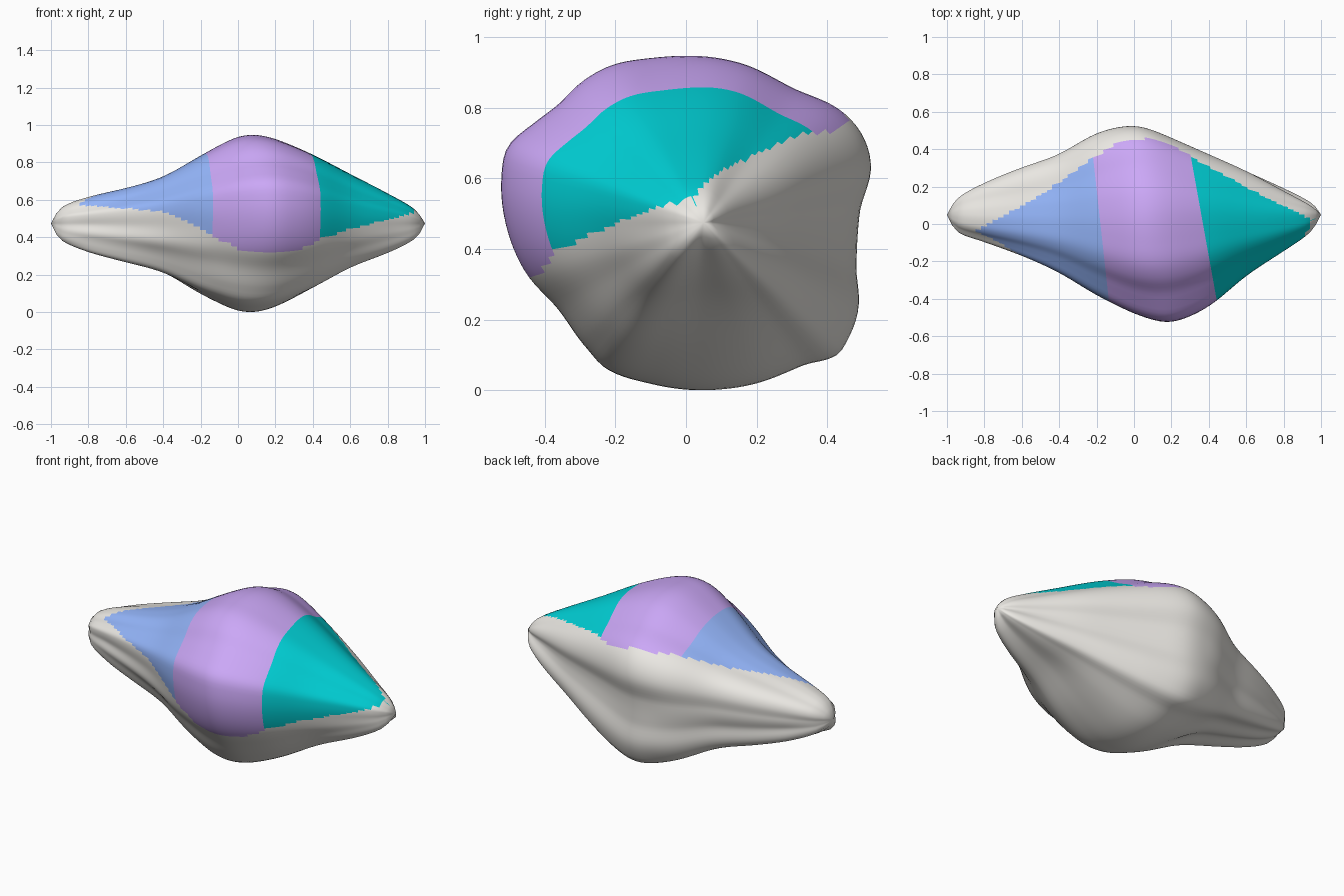
import bpy, bmesh
from math import sin, cos, pi, atan2, hypot, tau

if "Cube" in bpy.data.objects:
    bpy.data.objects.remove(bpy.data.objects["Cube"])

AXIS_Y, AXIS_Z = 0.045, 0.47
SEGMENTS = 144


def smooth(xs, ys, x):
    """Cubic Hermite interpolation through sorted samples."""
    x = min(max(x, xs[0]), xs[-1])
    i = 0
    while i < len(xs) - 2 and x > xs[i + 1]:
        i += 1

    def slope(j):
        a, b = max(j - 1, 0), min(j + 1, len(xs) - 1)
        return (ys[b] - ys[a]) / (xs[b] - xs[a])
    h = xs[i + 1] - xs[i]
    t = (x - xs[i]) / h
    return ((2*t**3 - 3*t**2 + 1) * ys[i] + (t**3 - 2*t*t + t) * h * slope(i)
            + (3*t*t - 2*t**3) * ys[i + 1] + (t**3 - t*t) * h * slope(i + 1))


def linear(pts, x):
    for (a, u), (b, v) in zip(pts, pts[1:]):
        if x <= b:
            return u + (v - u) * max(0, (x - a) / (b - a))
    return pts[-1][1]


# Lengthwise radius profiles seen toward +y, +z, -y, -z
XS = [-1, -.95, -.8, -.6, -.4, -.2, 0, .1, .2, .4, .6, .8, .95, 1]
PROFILES = [
    [0, .17, .36, .54, .69, .92, .99, .93, .84, .66, .48, .26, .09, 0],
    [0, .17, .30, .40, .53, .77, .99, 1.01, .96, .78, .56, .34, .15, 0],
    [0, .15, .25, .38, .54, .75, .92, .98, 1.01, .86, .57, .34, .15, 0],
    [0, .15, .30, .42, .54, .80, 1, 1.01, .95, .73, .47, .30, .13, 0],
]
# Extra fullness along the diagonals: (left half, right half) per quadrant
FULLNESS = [(0, -.04), (0, 0), (.2, .2), (0, .16)]

# Lobed cross-section outline (y, z)
OUTLINE = [
    (.495, .5), (.528, .63), (.505, .72), (.445, .79), (.3, .855), (.15, .92),
    (0, .94), (-.1, .935), (-.22, .915), (-.3, .872), (-.37, .806), (-.435, .755),
    (-.51, .685), (-.527, .6), (-.51, .45), (-.46, .33), (-.37, .225),
    (-.29, .115), (-.23, .055), (-.1, .015), (.05, 0), (.2, .018), (.33, .064),
    (.425, .09), (.462, .14), (.49, .22), (.485, .35)]
polar = sorted((atan2(z - AXIS_Z, y - AXIS_Y) % tau,
                hypot(y - AXIS_Y, z - AXIS_Z)) for y, z in OUTLINE)
polar = ([(a - tau, r) for a, r in polar[-3:]] + polar
         + [(a + tau, r) for a, r in polar[:3]])
ANG, RAD = [p[0] for p in polar], [p[1] for p in polar]


def profile(q, x):
    """Profile lightly averaged along x to round off its bends."""
    d = .06 * min(1, max(0, (.95 - abs(x)) / .2))
    p = PROFILES[q % 4]
    return (smooth(XS, p, x - d) + 2 * smooth(XS, p, x) + smooth(XS, p, x + d)) / 4


def radius(x, a, outline):
    q = int(a / (pi / 2)) % 4
    w = sin(a - q * pi / 2) ** 2
    p = max(1e-4, (1 - w) * profile(q, x) + w * profile(q + 1, x))
    full = linear([(-.15, FULLNESS[q][0]), (.25, FULLNESS[q][1])], x)
    p = p ** (1 - full * sin(2 * a) ** 2)
    # faint grooves on the left half, away from the top
    groove = linear([(-1, 0), (-.8, .035), (-.45, .03), (-.1, 0), (1, 0)], x)
    groove *= min(1, max(0, .6 - sin(a)))
    return outline * p * (1 + groove * cos(9 * a))


# Slanted rings, with two landing exactly on the colour borders
BLUE_END, TEAL_START = -.185, .36


def span(a, b, n):
    return [a + (b - a) * i / n for i in range(n)]


stations = (span(-.97, BLUE_END, 26) + span(BLUE_END, TEAL_START, 18)
            + span(TEAL_START, .97, 21) + [.97])
SLANT = [(-1, 0), (BLUE_END, -.11), (TEAL_START, -.18), (1, 0)]

bm = bmesh.new()
rings = []
outlines = [smooth(ANG, RAD, tau * j / SEGMENTS) for j in range(SEGMENTS)]
for s in stations:
    k = linear(SLANT, s)
    ring = []
    for j, o in enumerate(outlines):
        a, x = tau * j / SEGMENTS, s
        for _ in range(5):
            r = radius(x, a, o)
            x = s + k * r * cos(a)
        ring.append(bm.verts.new((x, AXIS_Y + r * cos(a), AXIS_Z + r * sin(a))))
    rings.append(ring)
tips = [bm.verts.new((x, AXIS_Y, AXIS_Z)) for x in (-1, 1)]

# Upper coloured area: front lower border (x, z) and rear upper border (x, y)
FRONT = [(-.9, .57), (-.6, .55), (-.4, .53), (-.3, .49), (-.2, .44), (-.13, .40),
         (0, .33), (.1, .31), (.2, .31), (.33, .33), (.45, .39), (.6, .44),
         (.8, .49), (.95, .53)]
REAR = [(-.84, -.04), (-.5, .15), (-.2, .36), (-.1, .42), (0, .45), (.1, .45),
        (.2, .42), (.3, .36), (.4, .30), (.7, .14), (.95, .02)]


def colour_slot(face, s):
    c = face.calc_center_median()
    if not (-.88 < c.x < .96 and c.z > linear(FRONT, c.x)
            and c.y < linear(REAR, c.x) and c.z > .46 + .5 * c.y):
        return 0
    return 1 if s < BLUE_END else 2 if s < TEAL_START else 3


for i in range(len(rings) - 1):
    for j in range(SEGMENTS):
        n = (j + 1) % SEGMENTS
        f = bm.faces.new((rings[i][j], rings[i][n], rings[i + 1][n], rings[i + 1][j]))
        f.material_index = colour_slot(f, (stations[i] + stations[i + 1]) / 2)
for tip, ring in zip(tips, (rings[0], rings[-1])):
    for j in range(SEGMENTS):
        bm.faces.new((tip, ring[j], ring[(j + 1) % SEGMENTS]))
bmesh.ops.recalc_face_normals(bm, faces=bm.faces)
for f in bm.faces:
    f.smooth = True

# Centre the body and stand it on the floor
ys = [v.co.y for v in bm.verts]
dy, dz = (max(ys) + min(ys)) / 2, min(v.co.z for v in bm.verts)
bmesh.ops.translate(bm, verts=bm.verts, vec=(0, -dy, -dz))

mesh = bpy.data.meshes.new("spindle_body")
bm.to_mesh(mesh)
bm.free()
for name, col in (("grey", (.83, .81, .77, 1)), ("blue", (.30, .47, .97, 1)),
                  ("purple", (.60, .39, .93, 1)), ("teal", (0, .63, .67, 1))):
    m = bpy.data.materials.new(name)
    m.diffuse_color = col
    m.use_nodes = True
    m.node_tree.nodes["Principled BSDF"].inputs["Base Color"].default_value = m.diffuse_color
    mesh.materials.append(m)
bpy.context.collection.objects.link(bpy.data.objects.new("spindle_body", mesh))
